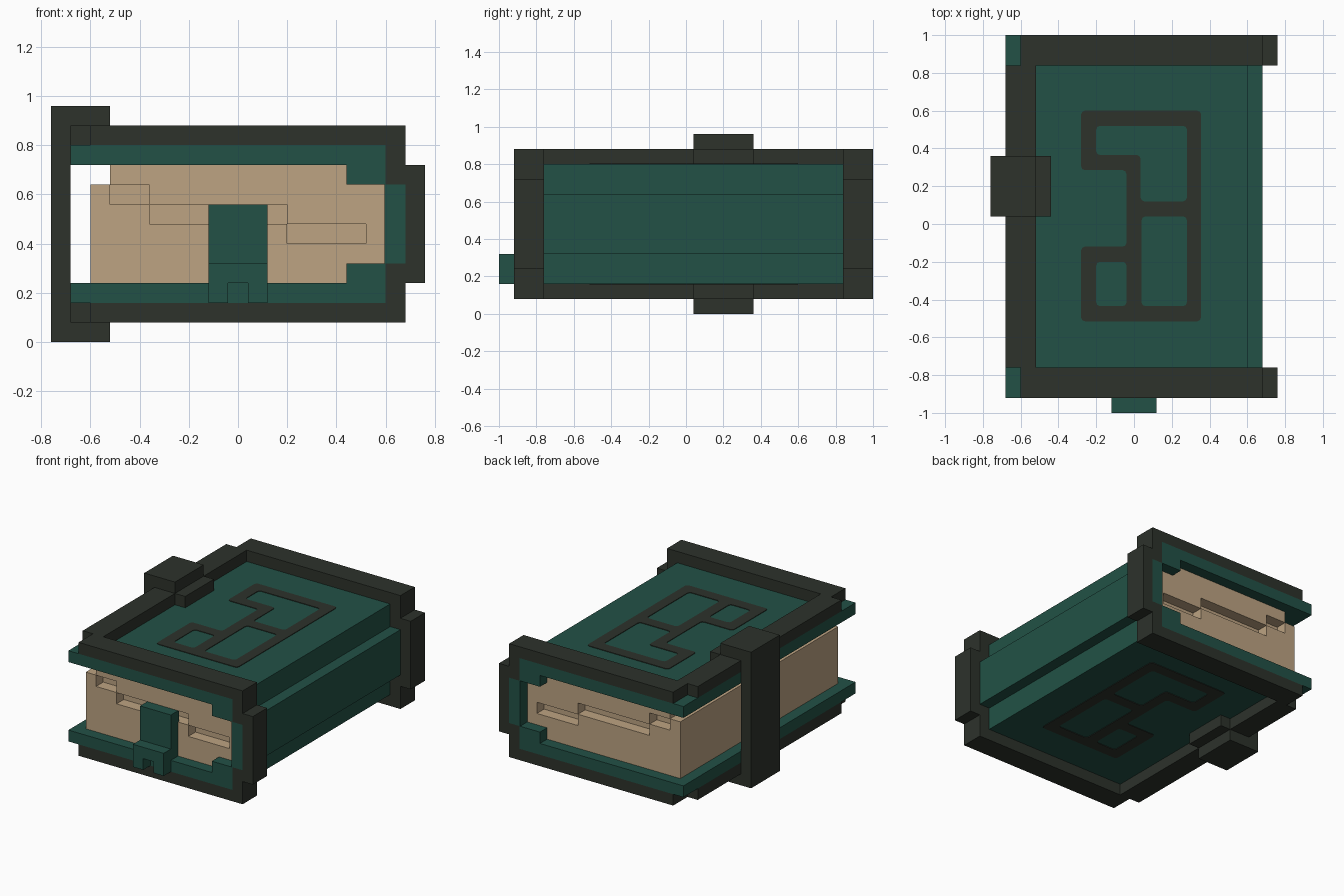
import bpy, bmesh, math

cube = bpy.data.objects.get("Cube")
if cube:
    bpy.data.objects.remove(cube, do_unlink=True)


def material(name, rgb):
    m = bpy.data.materials.new(name)
    m.use_nodes = True
    m.diffuse_color = (*rgb, 1)
    bsdf = m.node_tree.nodes["Principled BSDF"]
    bsdf.inputs["Base Color"].default_value = (*rgb, 1)
    bsdf.inputs["Roughness"].default_value = 0.9
    return m


TEAL = material("teal cover", (0.016, 0.083, 0.061))
DARK = material("dark trim", (0.026, 0.032, 0.024))
PAPER = material("tan paper", (0.51, 0.37, 0.225))


def prism(name, profile, y0, y1, mat):
    """Extrude an XZ outline from y0 to y1."""
    bm = bmesh.new()
    face = bm.faces.new([bm.verts.new((x, y0, z)) for x, z in profile])
    ext = bmesh.ops.extrude_face_region(bm, geom=[face])["geom"]
    verts = [g for g in ext if isinstance(g, bmesh.types.BMVert)]
    bmesh.ops.translate(bm, verts=verts, vec=(0, y1 - y0, 0))
    bmesh.ops.recalc_face_normals(bm, faces=bm.faces)
    mesh = bpy.data.meshes.new(name)
    bm.to_mesh(mesh)
    bm.free()
    mesh.materials.append(mat)
    ob = bpy.data.objects.new(name, mesh)
    bpy.context.collection.objects.link(ob)
    return ob


def rect(x0, x1, z0, z1):
    return [(x0, z0), (x1, z0), (x1, z1), (x0, z1)]


MID = 0.48  # height of the book's mirror plane


def mirrored(half):
    """Close an upper half outline with its reflection below MID."""
    return half + [(x, 2 * MID - z) for x, z in reversed(half)]


# Cover: two boards joined by a stepped spine
prism("cover", mirrored([(0.595, 0.64), (0.44, 0.64), (0.44, 0.72), (-0.68, 0.72),
                         (-0.68, 0.80), (0.60, 0.80), (0.60, 0.64), (0.68, 0.64)])
      , -0.92, 1.0, TEAL)

# Page block with a step along its upper fore-edge
pages = prism("pages", [(-0.60, 0.24), (0.44, 0.24), (0.44, 0.32), (0.60, 0.32),
                        (0.60, 0.64), (0.44, 0.64), (0.44, 0.72), (-0.52, 0.72),
                        (-0.52, 0.64), (-0.60, 0.64)], -0.84, 0.92, PAPER)

# Staggered slots cut into both ends of the page block
for x0, x1, z0, z1 in [(-0.52, -0.36, 0.56, 0.639), (-0.36, 0.20, 0.48, 0.559),
                       (0.20, 0.52, 0.40, 0.479)]:
    for y0, y1 in [(-0.90, -0.76), (0.84, 0.98)]:
        cutter = prism("slot_cutter", rect(x0, x1, z0, z1), y0, y1, PAPER)
        cutter.hide_render = True
        mod = pages.modifiers.new("slot", "BOOLEAN")
        mod.operation = "DIFFERENCE"
        mod.solver = "EXACT"
        mod.object = cutter
        bpy.context.view_layer.objects.active = pages
        bpy.ops.object.modifier_apply(modifier=mod.name)
        bpy.data.objects.remove(cutter, do_unlink=True)

# Dark bands wrapping the two ends of the cover
band = mirrored([(0.68, 0.64), (0.60, 0.64), (0.60, 0.80), (-0.60, 0.80),
                 (-0.60, 0.88), (0.68, 0.88), (0.68, 0.72), (0.76, 0.72)])
prism("front_band", band, -0.92, -0.76, DARK)
prism("back_band", band, 0.84, 1.0, DARK)

# Edge strips along the opening side
prism("upper_edge_strip", rect(-0.68, -0.52, 0.80, 0.88), -0.76, 0.84, DARK)
prism("lower_edge_strip", rect(-0.68, -0.52, 0.08, 0.16), -0.76, 0.84, DARK)

# Clasp hooking over both boards
prism("clasp", mirrored([(-0.68, 0.80), (-0.44, 0.80), (-0.44, 0.88), (-0.52, 0.88),
                         (-0.52, 0.96), (-0.76, 0.96)]), 0.04, 0.36, DARK)

# Bookmark hanging out of the front, with a notched tail
prism("bookmark", rect(-0.12, 0.12, 0.24, 0.56), -0.92, -0.83, TEAL)
prism("bookmark_tail", [(-0.12, 0.16), (-0.04, 0.16), (-0.04, 0.24), (0.04, 0.24),
                        (0.04, 0.16), (0.12, 0.16), (0.12, 0.32), (-0.12, 0.32)],
      -1.0, -0.92, TEAL)


def rounded(points, r=0.02):
    """Replace each right-angled corner by a short arc."""
    out = []
    n = len(points)
    for i, (x, y) in enumerate(points):
        ends = []
        for px, py in (points[i - 1], points[(i + 1) % n]):
            d = math.hypot(px - x, py - y)
            ends.append((x + (px - x) * r / d, y + (py - y) * r / d))
        (ax, ay), (bx, by) = ends
        out += [(ax, ay), ((ax + bx + 1.4 * x) / 3.4, (ay + by + 1.4 * y) / 3.4), (bx, by)]
    return out


# Ornamental inlay on both boards: an outline with three openings
OUTLINES = [
    [(-0.28, 0.60), (0.355, 0.60), (0.355, -0.515), (-0.28, -0.515),
     (-0.28, -0.12), (-0.04, -0.12), (-0.04, 0.285), (-0.28, 0.285)],
    [(-0.20, 0.52), (0.28, 0.52), (0.28, 0.12), (0.035, 0.12), (0.035, 0.365), (-0.20, 0.365)],
    rect(0.04, 0.28, -0.435, 0.04),
    rect(-0.20, -0.04, -0.435, -0.20),
]
for name, z in (("upper_inlay", 0.80), ("lower_inlay", 0.16)):
    curve = bpy.data.curves.new(name, "CURVE")
    curve.dimensions = "2D"
    curve.fill_mode = "BOTH"
    curve.extrude = 0.004
    for outline in OUTLINES:
        pts = rounded(outline)
        spline = curve.splines.new("POLY")
        spline.points.add(len(pts) - 1)
        for p, (x, y) in zip(spline.points, pts):
            p.co = (x, y, 0, 1)
        spline.use_cyclic_u = True
    curve.materials.append(DARK)
    ob = bpy.data.objects.new(name, curve)
    ob.location.z = z
    bpy.context.collection.objects.link(ob)
    bpy.ops.object.select_all(action="DESELECT")
    ob.select_set(True)
    bpy.context.view_layer.objects.active = ob
    bpy.ops.object.convert(target="MESH")
